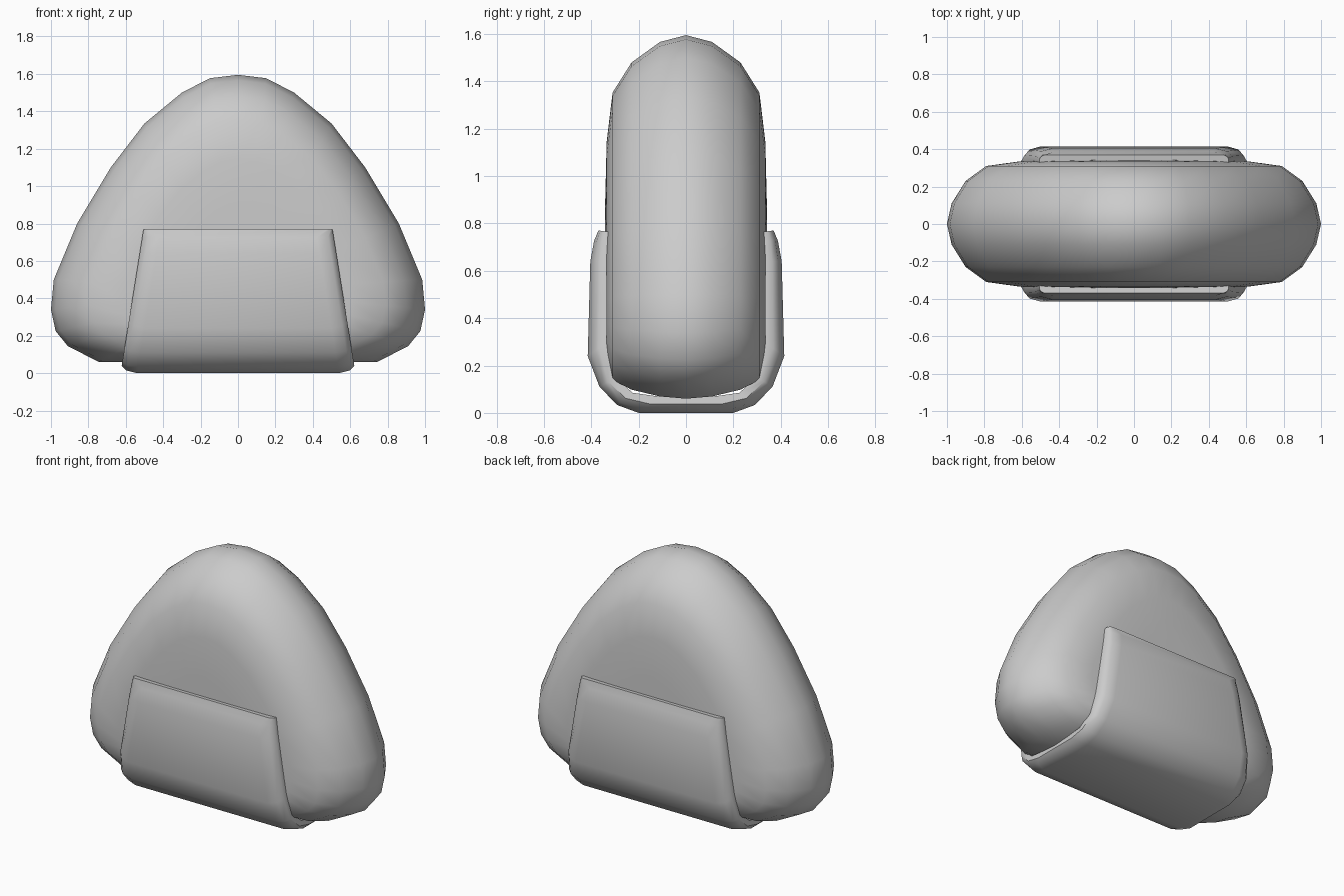
import bpy, bmesh, math

if "Cube" in bpy.data.objects:
    bpy.data.objects.remove(bpy.data.objects["Cube"])


def make_object(name, bm, angle):
    bmesh.ops.recalc_face_normals(bm, faces=bm.faces[:])
    mesh = bpy.data.meshes.new(name)
    bm.to_mesh(mesh)
    bm.free()
    ob = bpy.data.objects.new(name, mesh)
    bpy.context.collection.objects.link(ob)
    bpy.ops.object.select_all(action='DESELECT')
    ob.select_set(True)
    bpy.context.view_layer.objects.active = ob
    bpy.ops.object.shade_smooth_by_angle(angle=math.radians(angle))
    return ob


def loft(bm, rings):
    """Bridge closed rings of points and cap both ends."""
    loops = [[bm.verts.new(p) for p in ring] for ring in rings]
    for a, b in zip(loops, loops[1:]):
        n = len(a)
        for i in range(n):
            j = (i + 1) % n
            bm.faces.new((a[i], a[j], b[j], b[i]))
    return loops


# Rice body: rounded triangle outline, shrunk towards the flat front and back
half = [(0.15, 1.577), (0.3, 1.5), (0.5, 1.335), (0.68, 1.1), (0.86, 0.8),
        (0.985, 0.5), (1.0, 0.34), (0.975, 0.225), (0.91, 0.145),
        (0.745, 0.06), (0.4, 0.06)]
outline = [(0, 1.595)] + half + [(0, 0.06)] + [(-x, z) for x, z in reversed(half)]
layers = [(0.11, 0.975), (0.23, 0.9), (0.31, 0.79), (0.335, 0.61), (0.341, 0.4), (0.341, 0.18)]
layers = [(-y, s) for y, s in reversed(layers)] + [(0, 1)] + layers
CZ = 0.44
bm = bmesh.new()
loops = loft(bm, [[(x * s, y, CZ + (z - CZ) * s) for x, z in outline] for y, s in layers])
for loop in (loops[0], loops[-1]):
    bm.faces.new(loop)
make_object("rice_body", bm, 60)

# Seaweed wrap: U-shaped tapered strip with rounded borders (inner y,z / outer y,z)
stations = [((0.33, 0.765), (0.37, 0.77)), ((0.33, 0.725), (0.388, 0.727)),
            ((0.33, 0.64), (0.404, 0.64)), ((0.33, 0.3), (0.415, 0.24)),
            ((0.30, 0.15), (0.365, 0.11)), ((0.225, 0.085), (0.29, 0.033)),
            ((0.12, 0.07), (0.2, 0.0))]
stations += [((-a, b), (-c, d)) for (a, b), (c, d) in reversed(stations)]
border = [(0.0, 0.0), (0.45, 0.0), (0.8, 0.03), (1.0, 0.09)]
section = [(-1, t, i) for t, i in border] + [(1, t, i) for t, i in reversed(border)]
rings = []
for k, ((yi, zi), (yo, zo)) in enumerate(stations):
    ring = []
    for side, t, inset in section:
        z = zi + (zo - zi) * t
        w = 0.505 + 0.16 * (0.77 - z)
        if k in (0, len(stations) - 1):
            inset *= 0.3
        ring.append((side * (w - inset), yi + (yo - yi) * t, z))
    rings.append(ring)
bm = bmesh.new()
loops = loft(bm, rings)
for loop in (loops[0], loops[-1]):
    bm.faces.new(loop)
make_object("seaweed_wrap", bm, 50)
